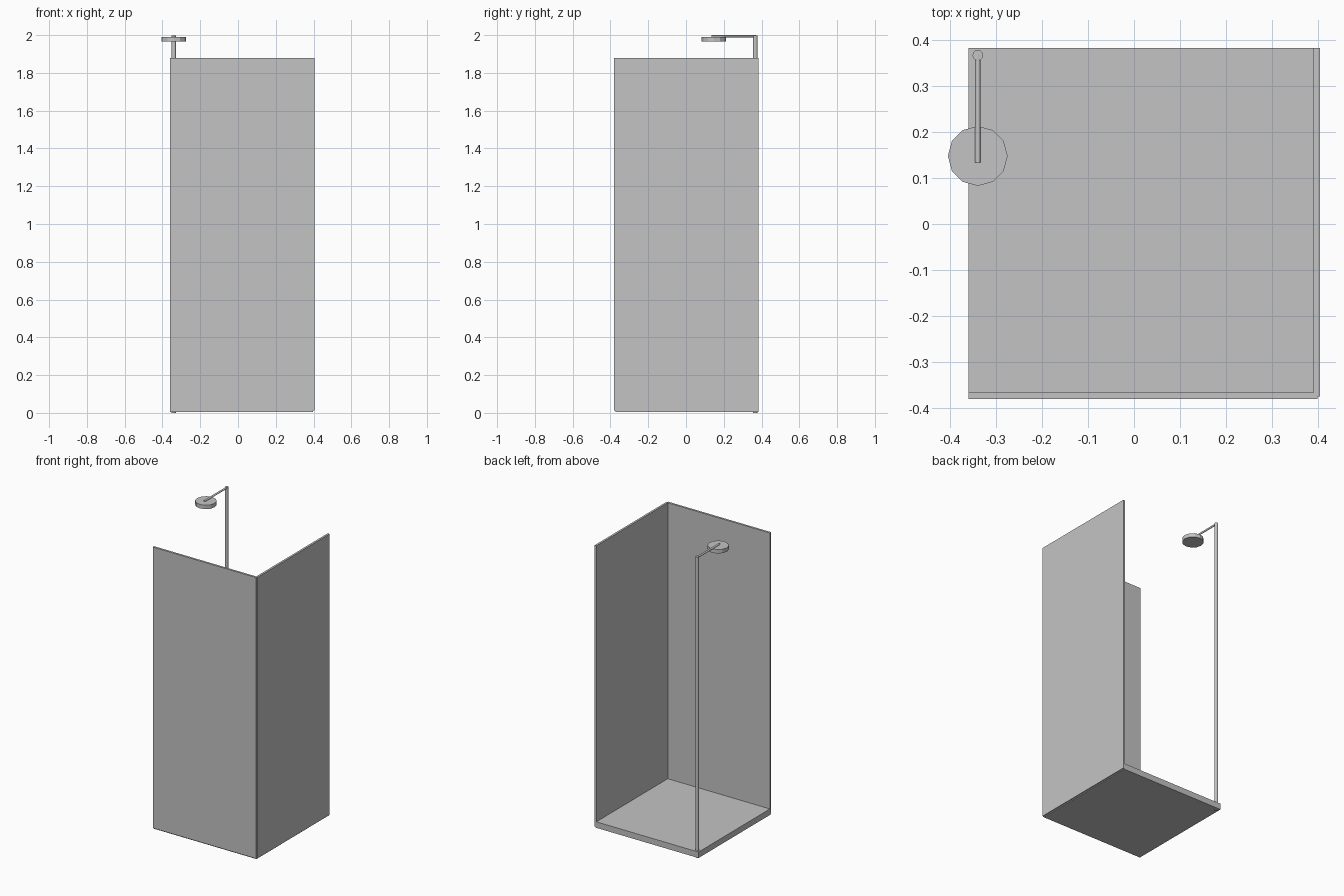
import bpy, math
from mathutils import Vector

if "Cube" in bpy.data.objects:
    bpy.data.objects.remove(bpy.data.objects["Cube"])

grey = bpy.data.materials.new("light_grey")
grey.diffuse_color = (0.55, 0.55, 0.55, 1)
grey.use_nodes = True
grey.node_tree.nodes["Principled BSDF"].inputs["Base Color"].default_value = grey.diffuse_color


def box(name, lo, hi):
    lo, hi = Vector(lo), Vector(hi)
    bpy.ops.mesh.primitive_cube_add(size=1, location=(lo + hi) / 2)
    ob = bpy.context.object
    ob.name = name
    ob.scale = hi - lo
    bpy.ops.object.transform_apply(location=False, rotation=False, scale=True)
    ob.data.materials.append(grey)
    return ob


def rod(name, a, b, radius, sides=12):
    a, b = Vector(a), Vector(b)
    bpy.ops.mesh.primitive_cylinder_add(vertices=sides, radius=radius,
                                        depth=(b - a).length, location=(a + b) / 2)
    ob = bpy.context.object
    ob.name = name
    ob.rotation_euler = (b - a).to_track_quat('Z', 'Y').to_euler()
    ob.data.materials.append(grey)
    return ob


# Floor tray
box("shower_tray", (-0.36, -0.374, 0.006), (0.398, 0.383, 0.046))

# Two wall panels meeting at the front right corner
box("front_panel", (-0.36, -0.381, 0.012), (0.399, -0.367, 1.88))
box("side_panel", (0.391, -0.375, 0.012), (0.405, 0.383, 1.88))

# Riser pipe, arm and twelve-sided shower head
PX = -0.34
rod("riser_pipe", (PX, 0.367, 0), (PX, 0.367, 1.999), 0.0115)
rod("shower_arm", (PX, 0.37, 1.994), (PX, 0.134, 1.994), 0.006)
rod("shower_head", (PX, 0.148, 1.965), (PX, 0.148, 1.991), 0.065)
